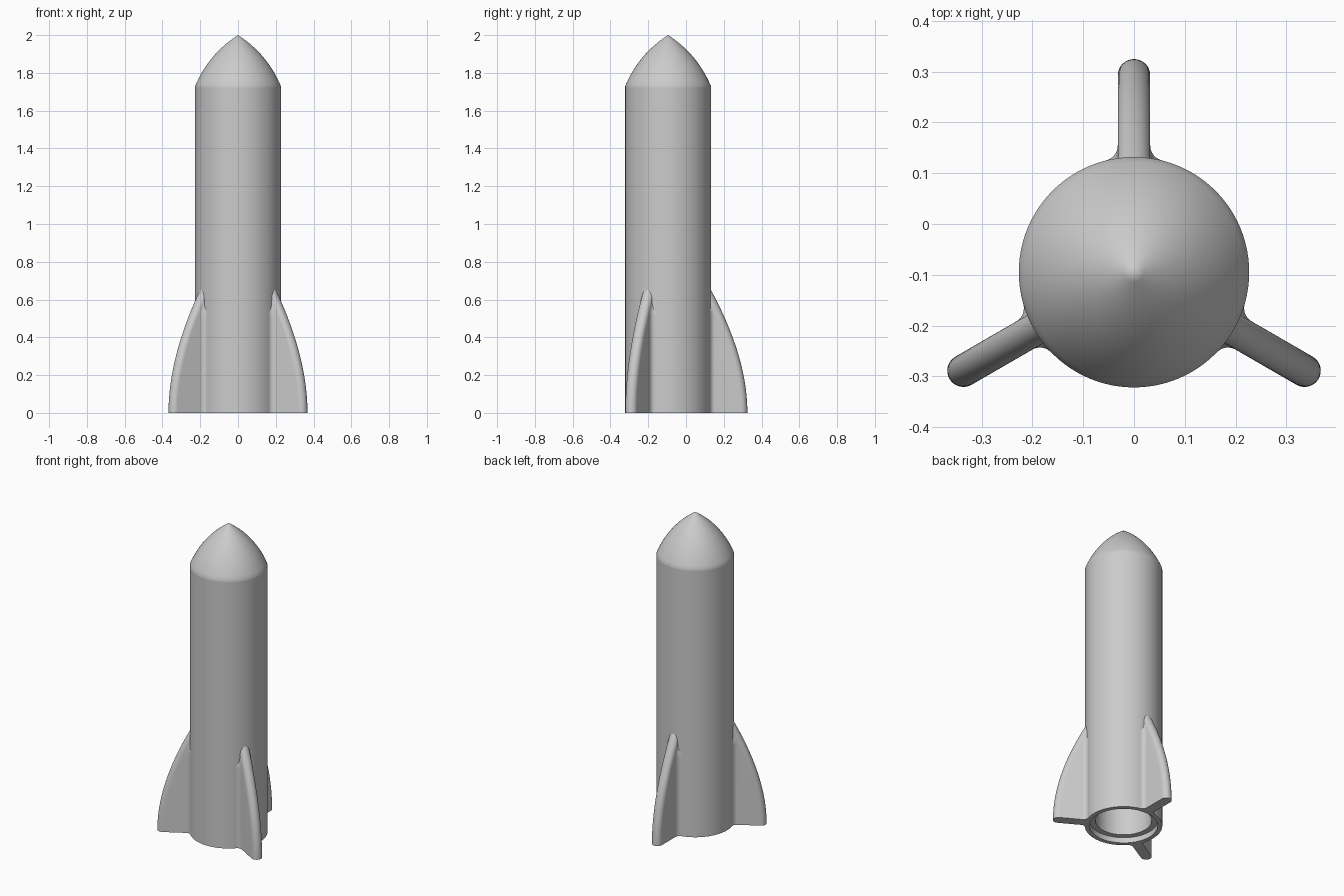
import bpy, bmesh
from math import sin, cos, pi, sqrt, atan2, radians
from mathutils import Matrix, Vector

if "Cube" in bpy.data.objects:
    bpy.data.objects.remove(bpy.data.objects["Cube"])

CENTRE_Y = -0.095     # body axis
BODY_R = 0.227
BODY_TOP = 1.73
FIN_HALF = 0.032      # half the fin thickness
FIN_REACH = 0.42
FILLET = 0.03

grey = bpy.data.materials.new("plain_grey")
grey.use_nodes = True
colour = (0.6, 0.6, 0.6, 1)
grey.diffuse_color = colour
grey.node_tree.nodes["Principled BSDF"].inputs["Base Color"].default_value = colour


def bezier(a, b, c, steps):
    a, b, c = Vector(a), Vector(b), Vector(c)
    return [a * (1 - t) ** 2 + b * 2 * t * (1 - t) + c * t * t
            for t in (i / steps for i in range(steps + 1))]


def finish(bm, name, angle):
    bmesh.ops.recalc_face_normals(bm, faces=bm.faces)
    mesh = bpy.data.meshes.new(name)
    bm.to_mesh(mesh)
    bm.free()
    mesh.materials.append(grey)
    obj = bpy.data.objects.new(name, mesh)
    bpy.context.collection.objects.link(obj)
    bpy.ops.object.select_all(action='DESELECT')
    obj.select_set(True)
    bpy.context.view_layer.objects.active = obj
    bpy.ops.object.shade_smooth_by_angle(angle=radians(angle))
    return obj


# Body: hollow tube with a counterbored foot and a pointed, curved nose
def make_body():
    profile = [(0, 1.65), (0.165, 1.65), (0.165, 0.035), (0.2, 0.035), (0.2, 0),
               (BODY_R, 0), (BODY_R, BODY_TOP - 0.01)]
    profile += [tuple(p) for p in bezier((BODY_R, BODY_TOP), (0.156, 1.9), (0, 2), 16)]
    bm = bmesh.new()
    verts = [bm.verts.new((r, 0, z)) for r, z in profile]
    edges = [bm.edges.new(pair) for pair in zip(verts, verts[1:])]
    bmesh.ops.spin(bm, geom=verts + edges, cent=(0, 0, 0), axis=(0, 0, 1),
                   angle=2 * pi, steps=96, use_duplicate=False)
    bmesh.ops.remove_doubles(bm, verts=bm.verts, dist=1e-5)
    bmesh.ops.translate(bm, verts=bm.verts, vec=(0, CENTRE_Y, 0))
    return finish(bm, "rocket_body", 30)


# Plan section of a fin whose rounded edge reaches the given radius
def fin_section(reach):
    fy = FIN_HALF + FILLET
    fx = sqrt((BODY_R + FILLET) ** 2 - fy ** 2)
    start = atan2(-fy, -fx) + 2 * pi      # where the fillet meets the body
    end = 1.5 * pi                        # where it meets the fin side
    half = [(0.205, fy * BODY_R / (BODY_R + FILLET))]
    for i in range(9):
        a = start + (end - start) * i / 8
        half.append((fx + FILLET * cos(a), fy + FILLET * sin(a)))
    sink = max(0, fx + FIN_HALF + 0.001 - reach)
    half = [(max(0.205, x - sink), y) for x, y in half]
    for i in range(8):
        a = pi / 2 * (1 - i / 8)
        half.append((max(0.205, reach - FIN_HALF + FIN_HALF * cos(a)), FIN_HALF * sin(a)))
    tip = [(max(0.206, reach), 0)]
    return half + tip + [(x, -y) for x, y in reversed(half)]


# Fin: sections stacked along a curved leading edge, flat at the foot
def make_fin(name, angle):
    bm = bmesh.new()
    rings = []
    for reach, z in bezier((FIN_REACH, 0), (FIN_REACH, 0.3), (0.222, 0.66), 28):
        rings.append([bm.verts.new((x, y, z)) for x, y in fin_section(reach)])
    n = len(rings[0])
    for low, high in zip(rings, rings[1:]):
        for i in range(n):
            j = (i + 1) % n
            bm.faces.new((low[i], low[j], high[j], high[i]))
    bm.faces.new(rings[0])
    bm.faces.new(rings[-1])
    bmesh.ops.transform(bm, verts=bm.verts, matrix=Matrix.Translation((0, CENTRE_Y, 0))
                        @ Matrix.Rotation(radians(angle), 4, 'Z'))
    return finish(bm, name, 40)


make_body()
for name, angle in (("back_fin", 90), ("right_fin", 210), ("left_fin", 330)):
    make_fin(name, angle)
